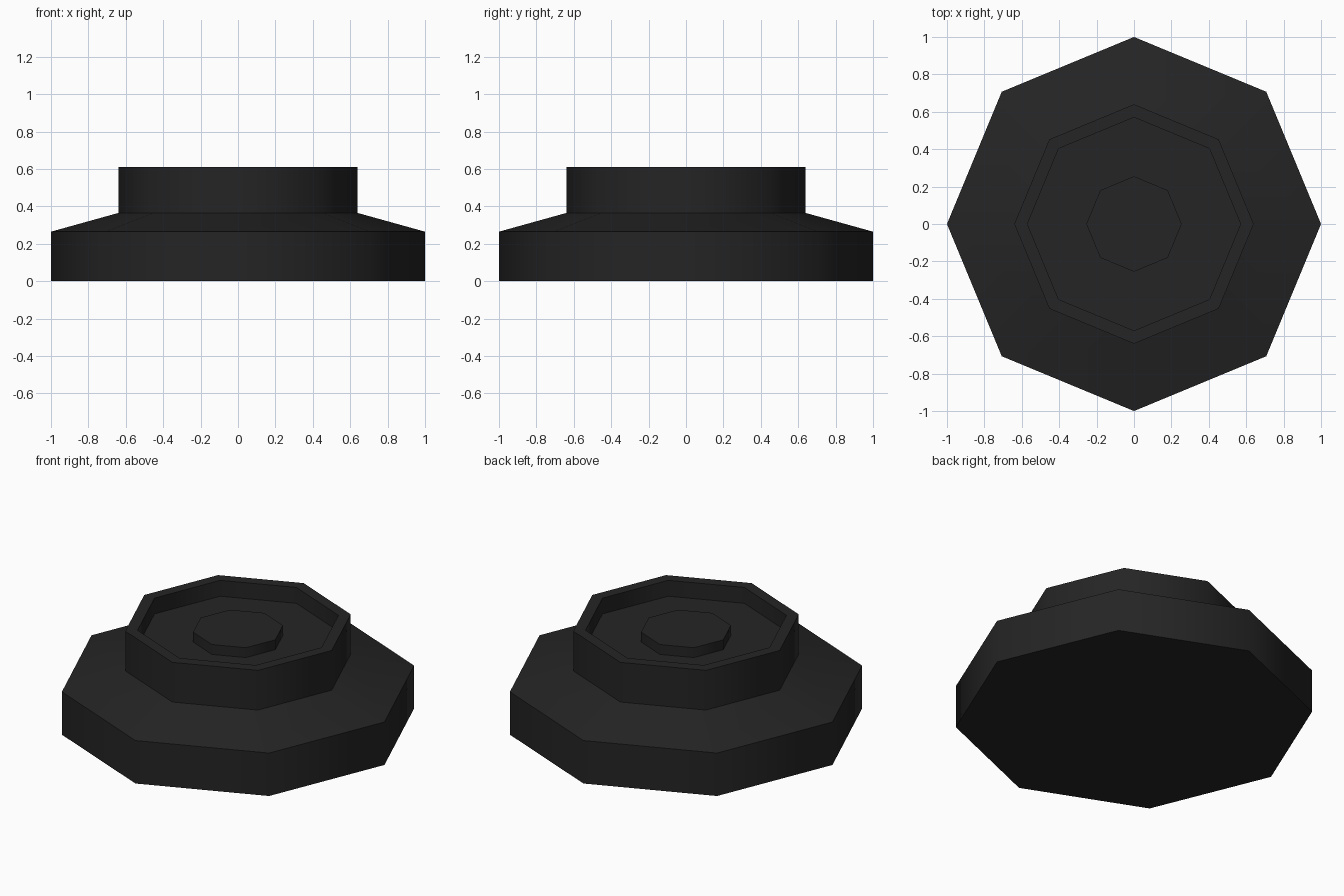
import bpy, bmesh, math

if "Cube" in bpy.data.objects:
    bpy.data.objects.remove(bpy.data.objects["Cube"])

SIDES = 8

black = bpy.data.materials.new("matte black")
black.diffuse_color = (0.018, 0.018, 0.018, 1)
black.use_nodes = True
black.node_tree.nodes["Principled BSDF"].inputs["Base Color"].default_value = black.diffuse_color


def lathe(name, profile, cap_bottom=True, cap_top=True):
    """Turn an (radius, height) profile into an eight-sided solid."""
    bm = bmesh.new()
    rings = []
    for r, z in profile:
        angles = [2 * math.pi * i / SIDES for i in range(SIDES)]
        rings.append([bm.verts.new((r * math.cos(a), r * math.sin(a), z)) for a in angles])
    for low, high in zip(rings, rings[1:]):
        for i in range(SIDES):
            j = (i + 1) % SIDES
            bm.faces.new((low[i], low[j], high[j], high[i]))
    if cap_bottom:
        bm.faces.new(rings[0][::-1])
    if cap_top:
        bm.faces.new(rings[-1])
    mesh = bpy.data.meshes.new(name)
    bm.to_mesh(mesh)
    bm.free()
    mesh.materials.append(black)
    obj = bpy.data.objects.new(name, mesh)
    bpy.context.collection.objects.link(obj)
    # Smooth around the sides, sharp between the steps
    bpy.ops.object.select_all(action='DESELECT')
    obj.select_set(True)
    bpy.context.view_layer.objects.active = obj
    bpy.ops.object.shade_smooth_by_angle(angle=math.radians(50))
    return obj


# Wide foot with a sloping shoulder
lathe("base", [(1, 0), (1, 0.265), (0.64, 0.365)], cap_top=False)

# Raised collar with a thin rim and a recessed floor
lathe("collar", [(0.64, 0.365), (0.64, 0.61), (0.57, 0.61), (0.57, 0.512)], cap_bottom=False)

# Small raised button in the recess
lathe("centre_button", [(0.255, 0.512), (0.255, 0.573)], cap_bottom=False)
